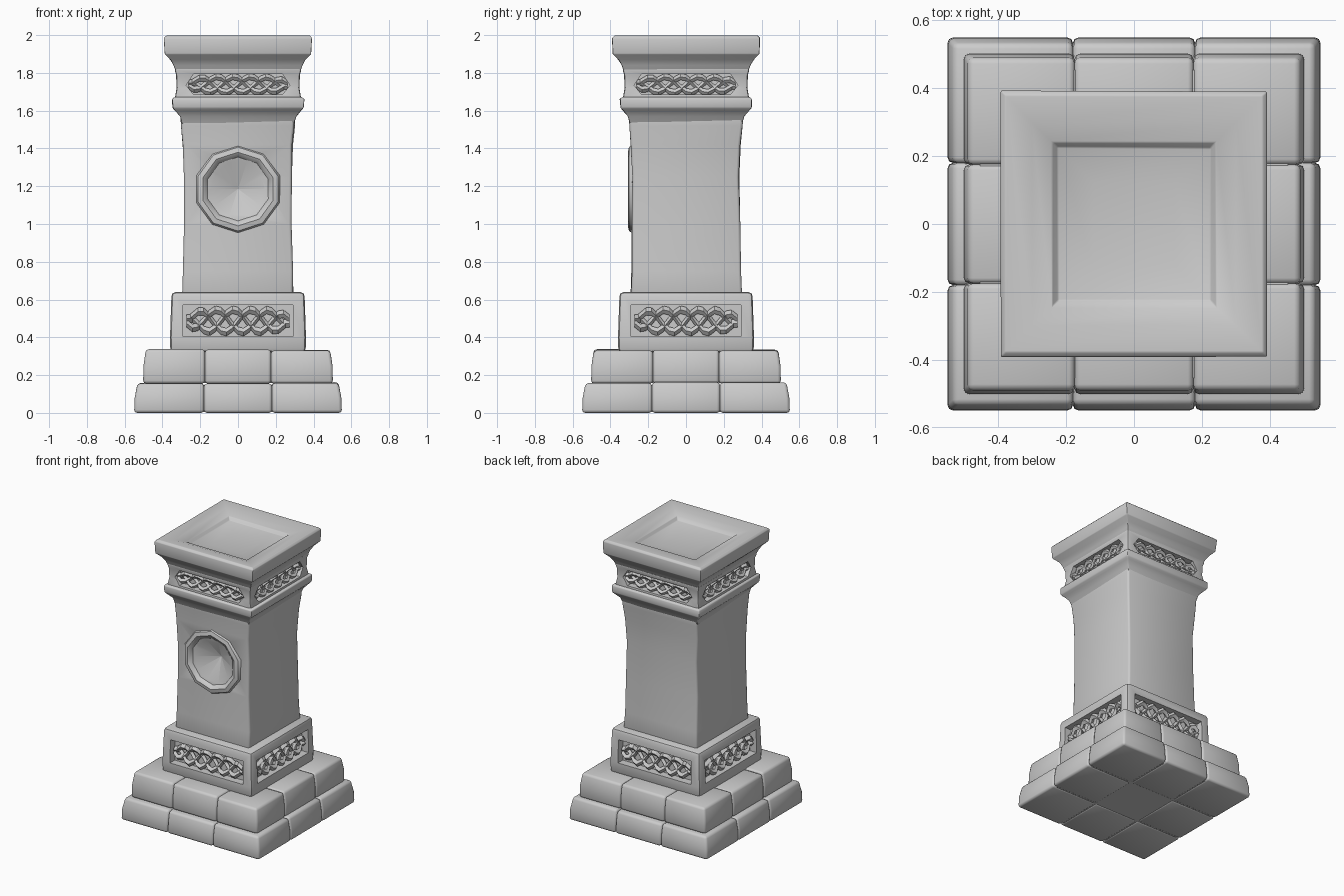
import bpy, bmesh, math, random
from mathutils import Matrix, Vector

random.seed(4)
if "Cube" in bpy.data.objects:
    bpy.data.objects.remove(bpy.data.objects["Cube"], do_unlink=True)

stone = bpy.data.materials.new("grey_stone")
stone.use_nodes = True
GREY = (0.6, 0.6, 0.6, 1)
stone.diffuse_color = GREY
stone.node_tree.nodes["Principled BSDF"].inputs["Base Color"].default_value = GREY


def activate(ob):
    bpy.ops.object.select_all(action="DESELECT")
    ob.select_set(True)
    bpy.context.view_layer.objects.active = ob


def finish(name, bm, bevel=0.0, cutter=None, angle=40):
    """Turn a bmesh into a smooth-shaded stone object, carved and bevelled."""
    bmesh.ops.recalc_face_normals(bm, faces=bm.faces)
    mesh = bpy.data.meshes.new(name)
    bm.to_mesh(mesh)
    bm.free()
    ob = bpy.data.objects.new(name, mesh)
    bpy.context.collection.objects.link(ob)
    mesh.materials.append(stone)
    activate(ob)
    if bevel:
        mod = ob.modifiers.new("worn_edges", "BEVEL")
        mod.width, mod.segments, mod.limit_method = bevel, 2, "ANGLE"
        bpy.ops.object.modifier_apply(modifier=mod.name)
    if cutter:
        mod = ob.modifiers.new("carving", "BOOLEAN")
        mod.operation, mod.solver, mod.object = "DIFFERENCE", "EXACT", cutter
        bpy.ops.object.modifier_apply(modifier=mod.name)
        bpy.data.objects.remove(cutter, do_unlink=True)
    bpy.ops.object.shade_smooth_by_angle(angle=math.radians(angle))
    return ob


def loft(bm, rings):
    """Skin a list of equal-length point rings and close both ends."""
    loops = [[bm.verts.new(p) for p in ring] for ring in rings]
    for a, b in zip(loops, loops[1:]):
        for i in range(len(a)):
            j = (i + 1) % len(a)
            bm.faces.new((a[i], a[j], b[j], b[i]))
    bm.faces.new(loops[0][::-1])
    bm.faces.new(loops[-1])


def square(half, z, wobble=0.0):
    return [(sx * half + random.uniform(-wobble, wobble),
             sy * half + random.uniform(-wobble, wobble), z)
            for sx, sy in ((-1, -1), (1, -1), (1, 1), (-1, 1))]


def panel_cutter(outline, outer, inner):
    """Prisms sunk into all four sides, outline given as (x, z)."""
    bm = bmesh.new()
    for side in range(4):
        turn = Matrix.Rotation(side * math.pi / 2, 3, "Z")
        loft(bm, [[turn @ Vector((x, -d, z)) for x, z in outline]
                  for d in (outer, inner)])
    return finish("panel_cutter", bm)


def braid(name, zc, length, height, depth, thick):
    """Three interlaced strands on each of the four sides."""
    bm = bmesh.new()
    steps = 18
    for side in range(4):
        turn = Matrix.Rotation(side * math.pi / 2, 3, "Z")
        for strand in range(3):
            rings = []
            for i in range(steps + 1):
                t = i / steps * 2 - 1
                phase = t * math.pi * 2 + strand * math.tau / 3
                wide = height * (1 - 0.75 * t ** 6)
                z = zc + wide * math.sin(phase)
                y = -depth + 0.012 * math.cos(phase * 2)
                x = t * length
                rings.append([turn @ Vector((x + dx, y + dy, z + dz))
                              for dx, dy, dz in ((0, -thick * 0.8, 0), (0, 0, thick),
                                                 (0, thick, 0), (0, 0, -thick))])
            loft(bm, rings)
    return finish(name, bm, angle=30)


# Two stepped courses of worn blocks around a core
def course(name, z0, z1, low, high, seam):
    names = ("left", "middle", "right")
    spans = ((-1, -seam), (-seam, seam), (seam, 1))
    for ix, xs in enumerate(spans):
        for iy, ys in enumerate(spans):
            if ix == iy == 1:
                continue
            top = z1 + random.uniform(-0.006, 0.003)
            bm = bmesh.new()
            rings = []
            for half, z in ((low, z0), ((low + high) / 2 + 0.006, (z0 + z1) / 2), (high, top)):
                fit = lambda v: v * half if abs(v) == 1 else v
                x0, x1, y0, y1 = fit(xs[0]), fit(xs[1]), fit(ys[0]), fit(ys[1])
                rings.append([(x0, y0, z), (x1, y0, z), (x1, y1, z), (x0, y1, z)])
            loft(bm, rings)
            place = ("front", "middle", "back")[iy]
            finish(f"{name}_{place}_{names[ix]}", bm, bevel=0.016, angle=50)
    bm = bmesh.new()
    loft(bm, [square(low - 0.035, z0 + 0.004), square(high - 0.035, z1 - 0.012)])
    finish(name + "_core", bm)


course("lower_step", 0.0, 0.16, 0.55, 0.532, 0.18)
course("upper_step", 0.155, 0.335, 0.502, 0.488, 0.175)

# Plinth with a rectangular sunken panel on each side
rect = [(-0.29, 0.405), (0.29, 0.405), (0.29, 0.57), (-0.29, 0.57)]
bm = bmesh.new()
loft(bm, [square(0.358, 0.32), square(0.36, 0.4), square(0.352, 0.64)])
finish("plinth", bm, bevel=0.022, cutter=panel_cutter(rect, 0.45, 0.305))
braid("plinth_braid", 0.487, 0.272, 0.06, 0.325, 0.021)

# Shaft with slightly uneven corners and a round hollow in front
MEDAL_Z = 1.185
bm = bmesh.new()
bmesh.ops.create_cone(bm, cap_ends=True, segments=10, radius1=0.002, radius2=0.24, depth=0.16,
                      matrix=Matrix.Translation((0, -0.27, MEDAL_Z))
                      @ Matrix.Rotation(math.pi / 2, 4, "X")
                      @ Matrix.Rotation(math.pi / 2, 4, "Z"))
hollow = finish("hollow_cutter", bm)
bm = bmesh.new()
loft(bm, [square(h, z, 0.004) for h, z in
          ((0.294, 0.6), (0.288, 0.75), (0.284, 1.0), (0.283, 1.25),
           (0.29, 1.42), (0.3, 1.52), (0.305, 1.6))])
finish("shaft", bm, bevel=0.014, cutter=hollow, angle=50)

# Ten-sided raised ring around the hollow
bm = bmesh.new()
section = ((0.16, 0.25), (0.17, 0.292), (0.195, 0.308), (0.222, 0.302), (0.242, 0.27), (0.235, 0.25))
rings = []
for i in range(10):
    a = math.pi / 2 + i * math.tau / 10
    rings.append([bm.verts.new((r * math.cos(a), -d, MEDAL_Z + r * math.sin(a))) for r, d in section])
for i, ring in enumerate(rings):
    after = rings[(i + 1) % len(rings)]
    for j in range(len(section)):
        k = (j + 1) % len(section)
        bm.faces.new((ring[j], ring[k], after[k], after[j]))
finish("medallion_ring", bm, angle=45)

# Collar, carved neck and flared cap
bm = bmesh.new()
loft(bm, [square(h, z, 0.002) for h, z in
          ((0.296, 1.53), (0.308, 1.57), (0.333, 1.6), (0.347, 1.615), (0.35, 1.665), (0.325, 1.675))])
finish("collar", bm, bevel=0.006)

lozenge = [(-0.275, 1.735), (-0.235, 1.685), (0.235, 1.685),
           (0.275, 1.735), (0.235, 1.793), (-0.235, 1.793)]
bm = bmesh.new()
loft(bm, [square(h, z) for h, z in ((0.335, 1.66), (0.325, 1.72), (0.328, 1.79), (0.338, 1.825))])
finish("neck", bm, bevel=0.012, cutter=panel_cutter(lozenge, 0.4, 0.285))
braid("neck_braid", 1.738, 0.262, 0.042, 0.3, 0.017)

bm = bmesh.new()
loft(bm, [square(h, z, 0.002) for h, z in
          ((0.33, 1.81), (0.34, 1.84), (0.358, 1.87), (0.387, 1.9), (0.392, 1.985),
           (0.378, 1.998), (0.3, 1.985), (0.242, 1.965), (0.225, 1.945), (0.12, 1.925))])
finish("cap", bm, bevel=0.004, angle=35)
